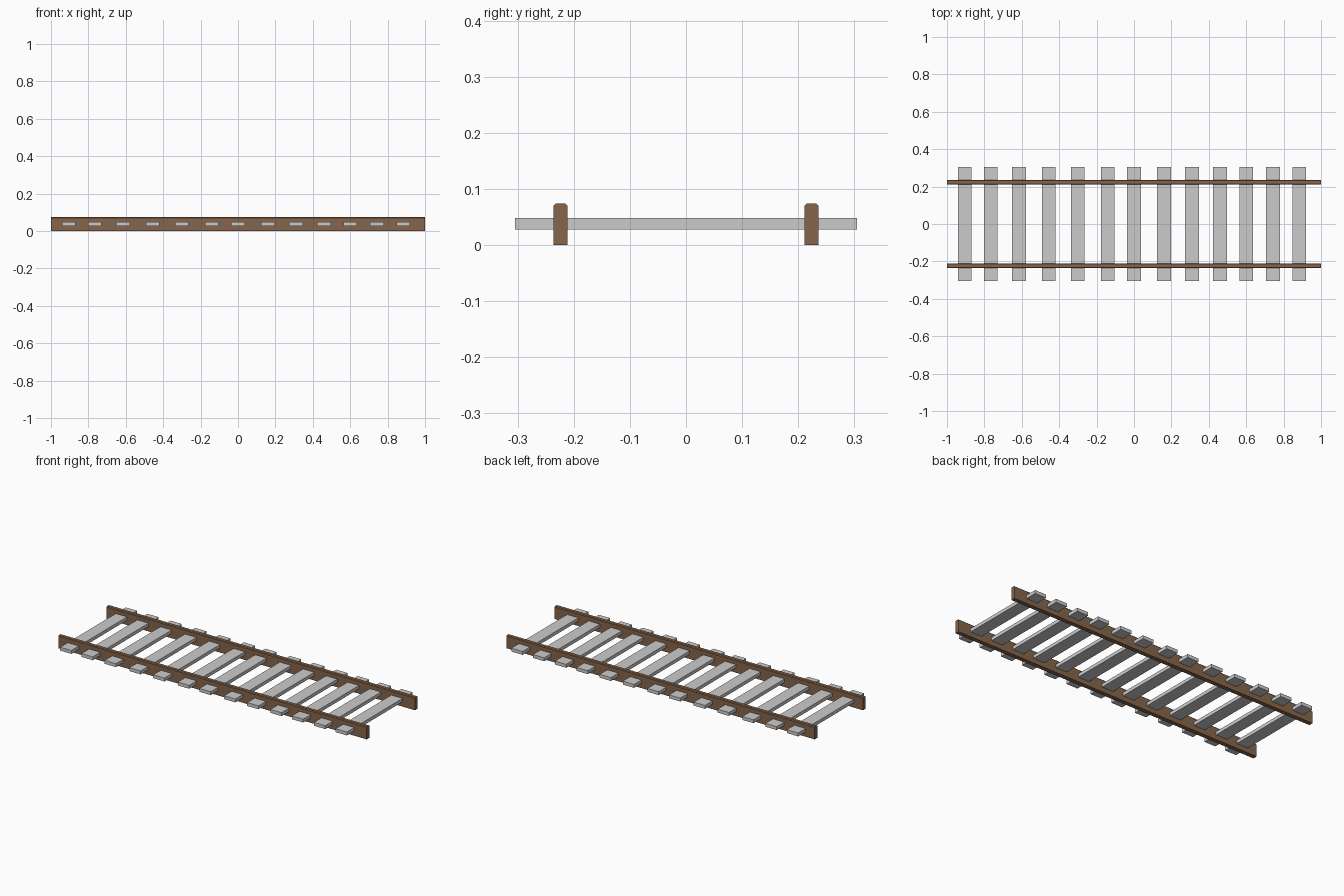
import bpy

if "Cube" in bpy.data.objects:
    bpy.data.objects.remove(bpy.data.objects["Cube"])

def material(name, color):
    m = bpy.data.materials.new(name)
    m.diffuse_color = color
    m.use_nodes = True
    m.node_tree.nodes["Principled BSDF"].inputs["Base Color"].default_value = m.diffuse_color
    return m

def prism(name, profile, x0, x1, mat=None):
    """Extrude a closed (y, z) profile along x."""
    n = len(profile)
    verts = [(x, y, z) for x in (x0, x1) for y, z in profile]
    faces = [tuple(reversed(range(n))), tuple(range(n, 2 * n))]
    faces += [(i, (i + 1) % n, n + (i + 1) % n, n + i) for i in range(n)]
    mesh = bpy.data.meshes.new(name)
    mesh.from_pydata(verts, [], faces)
    obj = bpy.data.objects.new(name, mesh)
    bpy.context.collection.objects.link(obj)
    if mat:
        mesh.materials.append(mat)
    return obj

brown = material("rail_brown", (0.24, 0.13, 0.07, 1))

# Rails: tall thin bars with chamfered top edges
HALF, TOP, CH = 0.0125, 0.074, 0.004
for side, label in ((-1, "front"), (1, "back")):
    c = side * 0.2235
    profile = [(c - HALF, 0), (c + HALF, 0), (c + HALF, TOP - CH),
               (c + HALF - CH, TOP), (c - HALF + CH, TOP), (c - HALF, TOP - CH)]
    prism(f"{label}_rail", profile, -1, 1, brown)

# Sleepers: flat cross bars, slightly unevenly spaced, passing through the rails
centres = [-0.904, -0.765, -0.615, -0.455, -0.30, -0.14, 0.0,
           0.16, 0.31, 0.46, 0.60, 0.743, 0.883]
bar = [(-0.305, 0.028), (0.305, 0.028), (0.305, 0.048), (-0.305, 0.048)]
for i, x in enumerate(centres, 1):
    prism(f"sleeper_{i}", bar, x - 0.0365, x + 0.0365)
